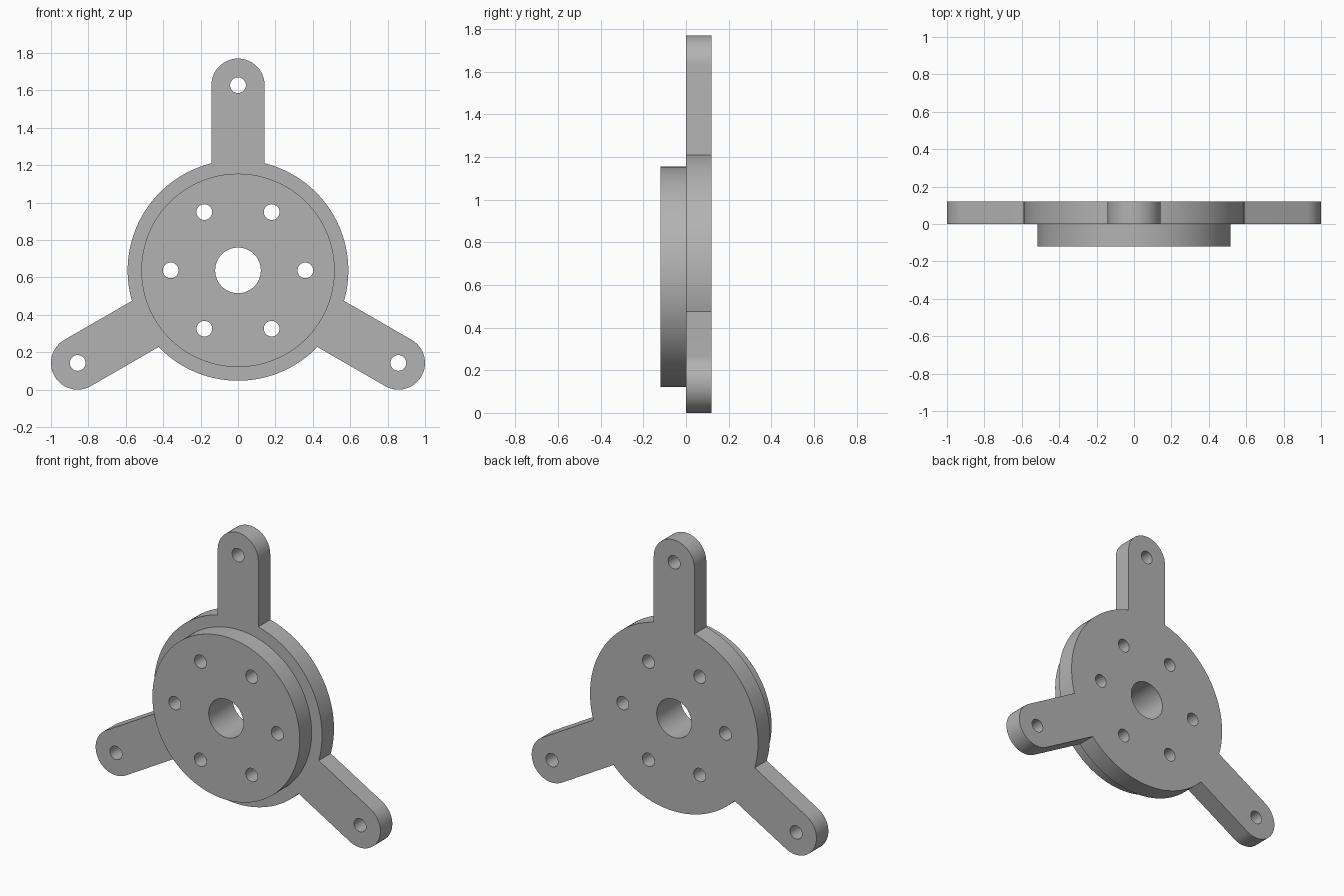
import bpy, bmesh
from math import sin, cos, asin, radians, pi, tau

cube = bpy.data.objects.get("Cube")
if cube:
    bpy.data.objects.remove(cube, do_unlink=True)

CENTRE_Z = 0.6375      # hub axis height
HUB_R = 0.59           # rear plate disc
BOSS_R = 0.517         # raised front disc
ARM_R = 0.1425         # half width and tip radius of each arm
ARM_LEN = 0.99         # hub axis to tip hole
THICK = 0.12
BOLT_R, BOLT_CIRCLE, BORE_R = 0.042, 0.36, 0.122

grey = bpy.data.materials.new("grey metal")
grey.use_nodes = True
COLOUR = (0.45, 0.45, 0.45, 1)
grey.diffuse_color = COLOUR
grey.node_tree.nodes["Principled BSDF"].inputs["Base Color"].default_value = COLOUR


def arc(cx, cy, r, start, end, steps):
    return [(cx + r * cos(start + (end - start) * i / steps),
             cy + r * sin(start + (end - start) * i / steps)) for i in range(steps + 1)]


def circle(cx, cy, r, steps):
    return arc(cx, cy, r, 0, tau, steps)[:-1]


def polar(r, a):
    return r * cos(a), r * sin(a)


def slab(name, loops, y):
    """Extrude an outline with holes into a solid centred on depth y."""
    curve = bpy.data.curves.new(name, 'CURVE')
    curve.dimensions = '2D'
    curve.fill_mode = 'BOTH'
    curve.extrude = THICK / 2
    for pts in loops:
        spline = curve.splines.new('POLY')
        spline.points.add(len(pts) - 1)
        for p, (px, py) in zip(spline.points, pts):
            p.co = (px, py, 0, 1)
        spline.use_cyclic_u = True
    obj = bpy.data.objects.new(name, curve)
    bpy.context.collection.objects.link(obj)
    obj.rotation_euler.x = pi / 2
    obj.location = (0, y, CENTRE_Z)
    bpy.ops.object.select_all(action='DESELECT')
    obj.select_set(True)
    bpy.context.view_layer.objects.active = obj
    bpy.ops.object.convert(target='MESH')
    obj = bpy.context.object
    # Weld caps to walls
    bm = bmesh.new()
    bm.from_mesh(obj.data)
    bmesh.ops.remove_doubles(bm, verts=bm.verts, dist=1e-5)
    bmesh.ops.recalc_face_normals(bm, faces=bm.faces)
    bmesh.ops.dissolve_limit(bm, angle_limit=radians(0.5), verts=bm.verts, edges=bm.edges)
    bm.to_mesh(obj.data)
    bm.free()
    obj.data.materials.clear()
    obj.data.materials.append(grey)
    bpy.ops.object.shade_smooth_by_angle(angle=radians(30))
    return obj


# Centre bore and ring of bolt holes shared by both discs
hub_holes = [circle(0, 0, BORE_R, 64)]
hub_holes += [circle(*polar(BOLT_CIRCLE, tau * k / 6), BOLT_R, 32) for k in range(6)]

# Rear plate: round hub with three rounded arms
outline, tip_holes = [], []
half = asin(ARM_R / HUB_R)
for k in range(3):
    a = pi / 2 + k * tau / 3
    tip = polar(ARM_LEN, a)
    outline += arc(*tip, ARM_R, a - pi / 2, a + pi / 2, 32)
    outline += arc(0, 0, HUB_R, a + half, a + tau / 3 - half, 40)
    tip_holes.append(circle(*tip, BOLT_R, 32))
slab("three_arm_plate", [outline] + hub_holes + tip_holes, THICK / 2)

# Front boss
slab("front_boss", [circle(0, 0, BOSS_R, 128)] + hub_holes, -THICK / 2)
